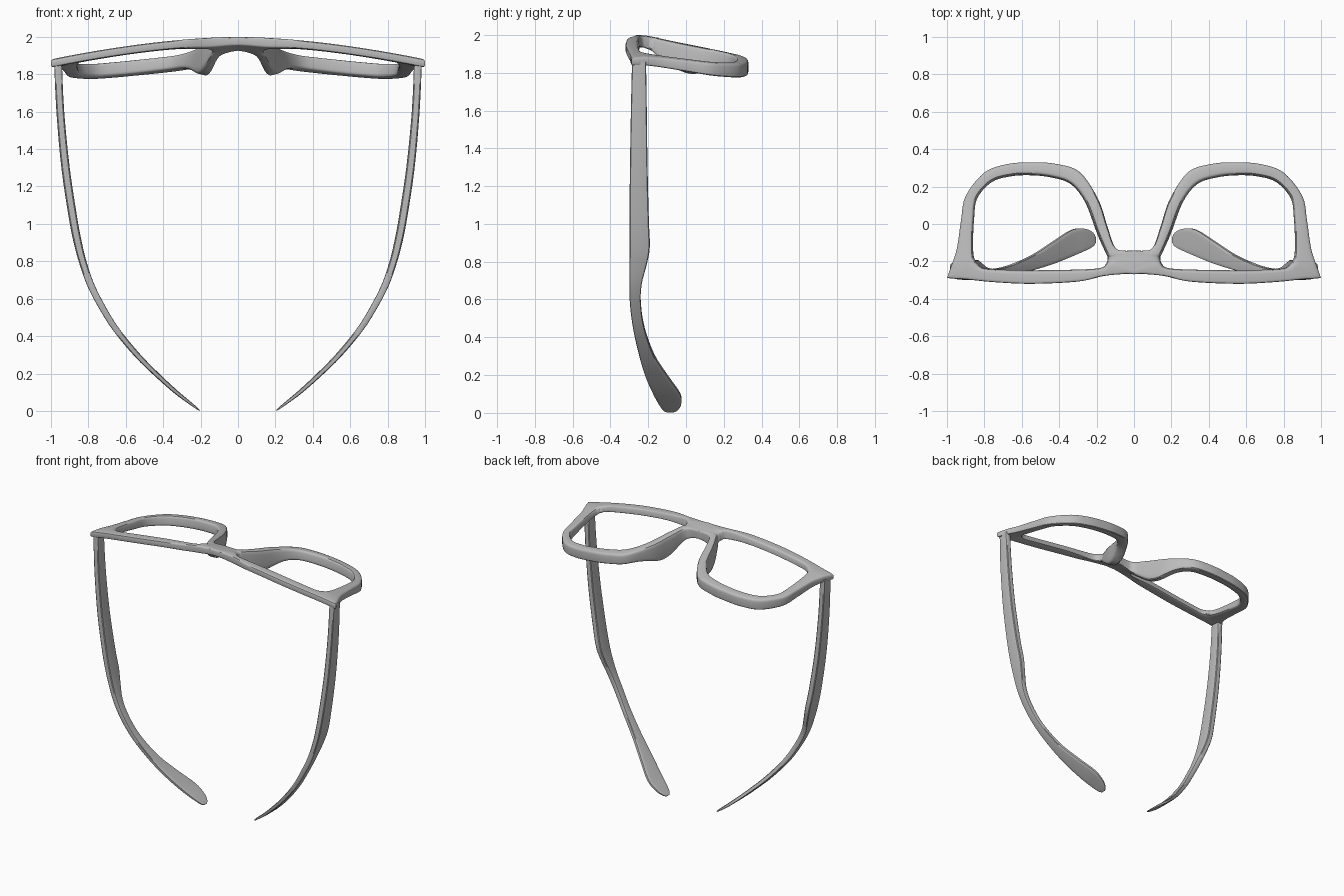
import bpy, bmesh, math
from mathutils import Vector

default_cube = bpy.data.objects.get("Cube")
if default_cube:
    bpy.data.objects.remove(default_cube, do_unlink=True)

grey = bpy.data.materials.new("plain grey")
grey.use_nodes = True
grey.diffuse_color = (0.5, 0.5, 0.5, 1)
grey.node_tree.nodes["Principled BSDF"].inputs["Base Color"].default_value = grey.diffuse_color


def spline(points, steps, closed):
    """Smooth curve through points of any dimension."""
    points = [Vector(p) for p in points]
    count = len(points)
    pick = lambda i: points[i % count] if closed else points[max(0, min(count - 1, i))]
    result = []
    for i in range(count if closed else count - 1):
        a, b, c, d = (pick(i + k) for k in (-1, 0, 1, 2))
        for s in range(steps):
            t = s / steps
            result.append(b + (c - a) * t / 2
                          + (a - b * 2.5 + c * 2 - d / 2) * t ** 2
                          + ((b - c) * 3 + d - a) * t ** 3 / 2)
    if not closed:
        result.append(points[-1])
    return result


def rounded_section(sides, power):
    """Rounded rectangle reaching from -1 to 1 in both directions."""
    soften = lambda v: math.copysign(abs(v) ** power, v)
    angles = [math.tau * (k + 0.5) / sides for k in range(sides)]
    return [(soften(math.cos(a)), soften(math.sin(a))) for a in angles]


def loft(name, rings, closed):
    """Skin a row of rings, keep the +x half and mirror it."""
    bm = bmesh.new()
    rows = [[bm.verts.new(co) for co in ring] for ring in rings]
    sides = len(rows[0])
    following = rows[1:] + rows[:1] if closed else rows[1:]
    for row, after in zip(rows, following):
        for k in range(sides):
            n = (k + 1) % sides
            bm.faces.new((row[k], row[n], after[n], after[k]))
    if not closed:
        bm.faces.new(rows[0])
        bm.faces.new(rows[-1])
    bmesh.ops.recalc_face_normals(bm, faces=bm.faces)
    bmesh.ops.bisect_plane(bm, geom=bm.verts[:] + bm.edges[:] + bm.faces[:],
                           plane_co=(0, 0, 0), plane_no=(1, 0, 0), clear_inner=True)
    mesh = bpy.data.meshes.new(name)
    bm.to_mesh(mesh)
    bm.free()
    mesh.materials.append(grey)
    obj = bpy.data.objects.new(name, mesh)
    bpy.context.collection.objects.link(obj)
    mirror = obj.modifiers.new("Mirror", "MIRROR")
    mirror.use_mirror_merge = True
    bpy.ops.object.select_all(action="DESELECT")
    obj.select_set(True)
    bpy.context.view_layer.objects.active = obj
    bpy.ops.object.shade_smooth_by_angle(angle=math.radians(35))
    return obj


# Rim and bridge: outer outline x, y, then the matching inner outline x, y
rim_outline = [
    (-.1, -.265, .135, -.19), (.04, -.267, .14, -.21), (.16, -.278, .17, -.24),
    (.3, -.308, .28, -.25), (.55, -.32, .55, -.255), (.75, -.311, .72, -.25),
    (.9, -.296, .81, -.24), (.99, -.29, .845, -.215), (.995, -.275, .855, -.2),
    (.965, -.19, .865, -.165), (.945, -.12, .868, -.1), (.925, .02, .862, .03),
    (.9, .15, .845, .14), (.8, .275, .765, .23), (.68, .32, .66, .262),
    (.55, .33, .55, .268), (.42, .322, .44, .256), (.29, .278, .335, .22),
    (.19, .13, .255, .12), (.14, -.02, .19, -.05), (.1, -.125, .145, -.15),
    (.04, -.143, .135, -.17), (-.1, -.143, .134, -.18),
]


def rim_top(x, y):
    """Front surface: curved across the face and sloping away below the brow."""
    x = abs(x)
    return 2 - 0.12 * x ** 1.7 - (0.2 - 0.07 * x) * max(0, y + 0.22)


def rim_depth(x, y):
    """Rim thickness, deeper at the lower rim and at the nose pads."""
    nose = math.exp(-((x - 0.17) / 0.12) ** 2 - (y / 0.17) ** 2)
    return 0.045 + 0.055 * max(0, min(1, y + 0.28)) + 0.095 * nose


rim_rings = []
for ox, oy, ix, iy in spline(rim_outline, 5, True):
    inward = Vector((ix - ox, iy - oy)).normalized() * 0.01
    ring = []
    for u, v in rounded_section(16, 0.36):
        blend, low = (u + 1) / 2, (1 - v) / 2
        # The inner wall slants towards the lens at the back
        x = ox + (ix - ox) * blend + inward.x * blend * low
        y = oy + (iy - oy) * blend + inward.y * blend * low
        ring.append((x, y, rim_top(x, y) - rim_depth(x, y) * low))
    rim_rings.append(ring)
loft("front_frame", rim_rings, True)

# Temples: centre x, z, thickness, front y, back y
temple_path = [
    (.962, 1.858, .042, -.286, -.211), (.95, 1.6, .042, -.292, -.207),
    (.922, 1.3, .045, -.297, -.203), (.88, 1.02, .045, -.3, -.196),
    (.852, .88, .043, -.3, -.191), (.828, .79, .04, -.3, -.207),
    (.79, .68, .038, -.3, -.235), (.735, .57, .036, -.296, -.238),
    (.655, .44, .033, -.278, -.217), (.54, .3, .03, -.246, -.165),
    (.43, .19, .026, -.212, -.093), (.33, .1, .022, -.172, -.03),
    (.26, .045, .016, -.142, -.026), (.22, .014, .01, -.12, -.046),
    (.205, .003, .004, -.1, -.07),
]
centres = spline(temple_path, 4, False)
temple_rings = []
for i, (x, z, thick, front, back) in enumerate(centres):
    before, after = centres[max(i - 1, 0)], centres[min(i + 1, len(centres) - 1)]
    across = Vector((before[1] - after[1], after[0] - before[0])).normalized()
    temple_rings.append([
        (x + across.x * thick / 2 * u, (front + back) / 2 + (back - front) / 2 * v,
         z + across.y * thick / 2 * u)
        for u, v in rounded_section(12, 0.3)])
loft("temples", temple_rings, False)
